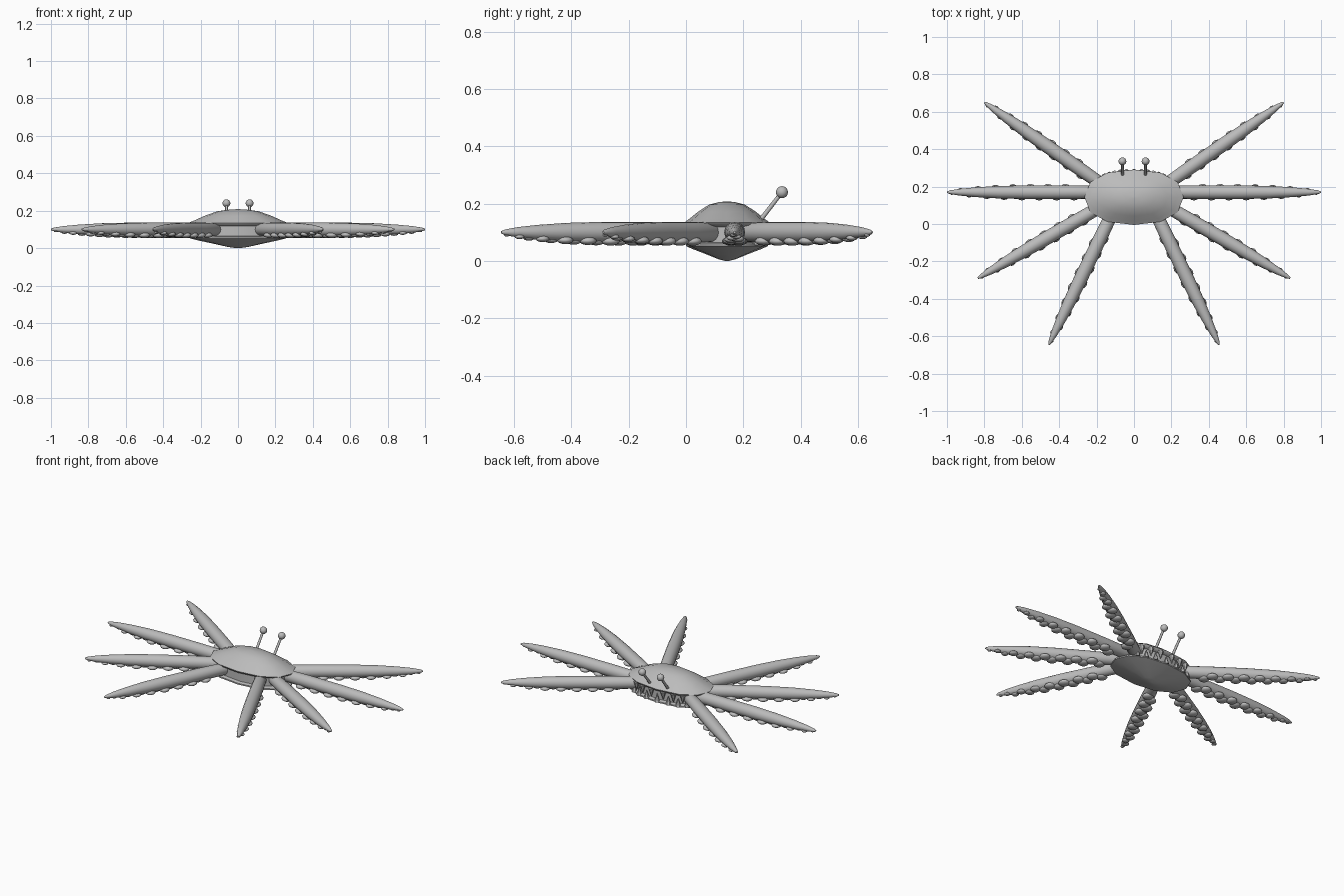
import bpy, bmesh, math
from mathutils import Vector, Matrix

if "Cube" in bpy.data.objects:
    bpy.data.objects.remove(bpy.data.objects["Cube"])

grey = bpy.data.materials.new("plain grey")
grey.diffuse_color = (0.5, 0.5, 0.5, 1)
grey.use_nodes = True
grey.node_tree.nodes["Principled BSDF"].inputs["Base Color"].default_value = grey.diffuse_color
CY = 0.143  # body centre in y


def finish(name, bm, angle=50):
    bmesh.ops.recalc_face_normals(bm, faces=bm.faces)
    me = bpy.data.meshes.new(name)
    bm.to_mesh(me)
    bm.free()
    me.materials.append(grey)
    ob = bpy.data.objects.new(name, me)
    bpy.context.collection.objects.link(ob)
    bpy.ops.object.select_all(action='DESELECT')
    bpy.context.view_layer.objects.active = ob
    ob.select_set(True)
    bpy.ops.object.shade_smooth_by_angle(angle=math.radians(angle))
    return ob


def loft(bm, rings):
    """Skin rings of points and cap both ends."""
    vs = [[bm.verts.new(p) for p in r] for r in rings]
    n = len(vs[0])
    for a, b in zip(vs, vs[1:]):
        for i in range(n):
            bm.faces.new((a[i], a[(i + 1) % n], b[(i + 1) % n], b[i]))
    bm.faces.new(vs[0])
    bm.faces.new(vs[-1])


def rim(angle, s=1.0):
    """Point on the slightly squared oval outline of the body."""
    c, d = math.cos(angle), math.sin(angle)
    p = 0.88
    return (0.265 * s * math.copysign(abs(c) ** p, c),
            CY + 0.148 * s * math.copysign(abs(d) ** p, d))


def shell(name, profile, n=12):
    bm = bmesh.new()
    loft(bm, [[(*rim(2 * math.pi * i / n, s), z) for i in range(n)]
              for s, z in profile])
    return finish(name, bm)


def cone(bm, a, b, r1, r2, n=8):
    a, b = Vector(a), Vector(b)
    d = b - a
    m = Matrix.Translation((a + b) / 2) @ d.to_track_quat('Z', 'Y').to_matrix().to_4x4()
    bmesh.ops.create_cone(bm, cap_ends=True, segments=n, radius1=r1,
                          radius2=r2, depth=d.length, matrix=m)


# Body: upper shell, inner core, lower shell
shell("upper_shell", [(0.82, 0.118), (0.97, 0.125), (1.0, 0.135), (0.88, 0.148),
                      (0.68, 0.172), (0.42, 0.197), (0.2, 0.205), (0.04, 0.208)])
shell("body_core", [(0.84, 0.045), (0.84, 0.13)])
shell("lower_shell", [(0.04, 0.0), (0.2, 0.006), (0.5, 0.024), (0.8, 0.041),
                      (0.97, 0.052), (0.97, 0.06), (0.82, 0.066)])

# Teeth: interlocking rows along the mouth
bm = bmesh.new()
for i in range(15):
    x, y = rim(math.radians(38 + 104 * i / 14), 0.92)
    if i % 2:
        cone(bm, (x, y, 0.055), (x, y, 0.105), 0.017, 0.001, 6)
    else:
        cone(bm, (x, y, 0.125), (x, y, 0.075), 0.017, 0.001, 6)
finish("teeth", bm, 30)

# Eyes on stalks
bm = bmesh.new()
for s in (-1, 1):
    cone(bm, (s * 0.06, 0.25, 0.13), (s * 0.062, 0.335, 0.24), 0.008, 0.007)
finish("eye_stalks", bm)
bm = bmesh.new()
for s in (-1, 1):
    bmesh.ops.create_uvsphere(bm, u_segments=16, v_segments=10, radius=0.021,
                              matrix=Matrix.Translation((s * 0.062, 0.335, 0.24)))
finish("eyes", bm)

# Tentacles (root, tip) and the thickness along their length
LEGS = {"front": ((0.11, 0.07), (0.455, -0.645)),
        "front_side": ((0.14, 0.115), (0.835, -0.29)),
        "side": ((0.15, 0.17), (1.0, 0.17)),
        "mouth_side": ((0.14, 0.19), (0.80, 0.65))}
TAPER = [(0, 0.028), (0.03, 0.034), (0.25, 0.0365), (0.5, 0.0365), (0.68, 0.033),
         (0.82, 0.026), (0.92, 0.018), (0.98, 0.010), (1, 0.004)]


def thickness(t):
    for (a, ra), (b, rb) in zip(TAPER, TAPER[1:]):
        if t <= b:
            return ra + (rb - ra) * (t - a) / (b - a)


for name, (root, tip) in LEGS.items():
    for side, s in (("left", -1), ("right", 1)):
        a = Vector((s * root[0], root[1], 0.1))
        b = Vector((s * tip[0], tip[1], 0.1))
        d = (b - a).normalized()
        across = Vector((-d.y, d.x, 0)) * s
        bm = bmesh.new()
        rings = []
        for t, r in TAPER:
            c = a.lerp(b, t)
            rings.append([c + across * r * math.cos(k * math.pi / 8)
                          + Vector((0, 0, r * math.sin(k * math.pi / 8)))
                          for k in range(16)])
        loft(bm, rings)
        finish(f"{name}_tentacle_{side}", bm)

        # Suckers: two staggered rows of flattened domes underneath
        bm = bmesh.new()
        for i in range(15):
            t = 0.2 + 0.77 * i / 14
            r = thickness(t)
            q = r / 0.0365
            c = a.lerp(b, t) + across * (0.013 * q * (1 if i % 2 else -1))
            c.z = 0.1 - r * 0.85
            m = Matrix.Translation(c) @ Matrix.Diagonal((1, 1, 0.48, 1))
            bmesh.ops.create_uvsphere(bm, u_segments=12, v_segments=8,
                                      radius=0.031 * q + 0.001, matrix=m)
        finish(f"{name}_suckers_{side}", bm)
